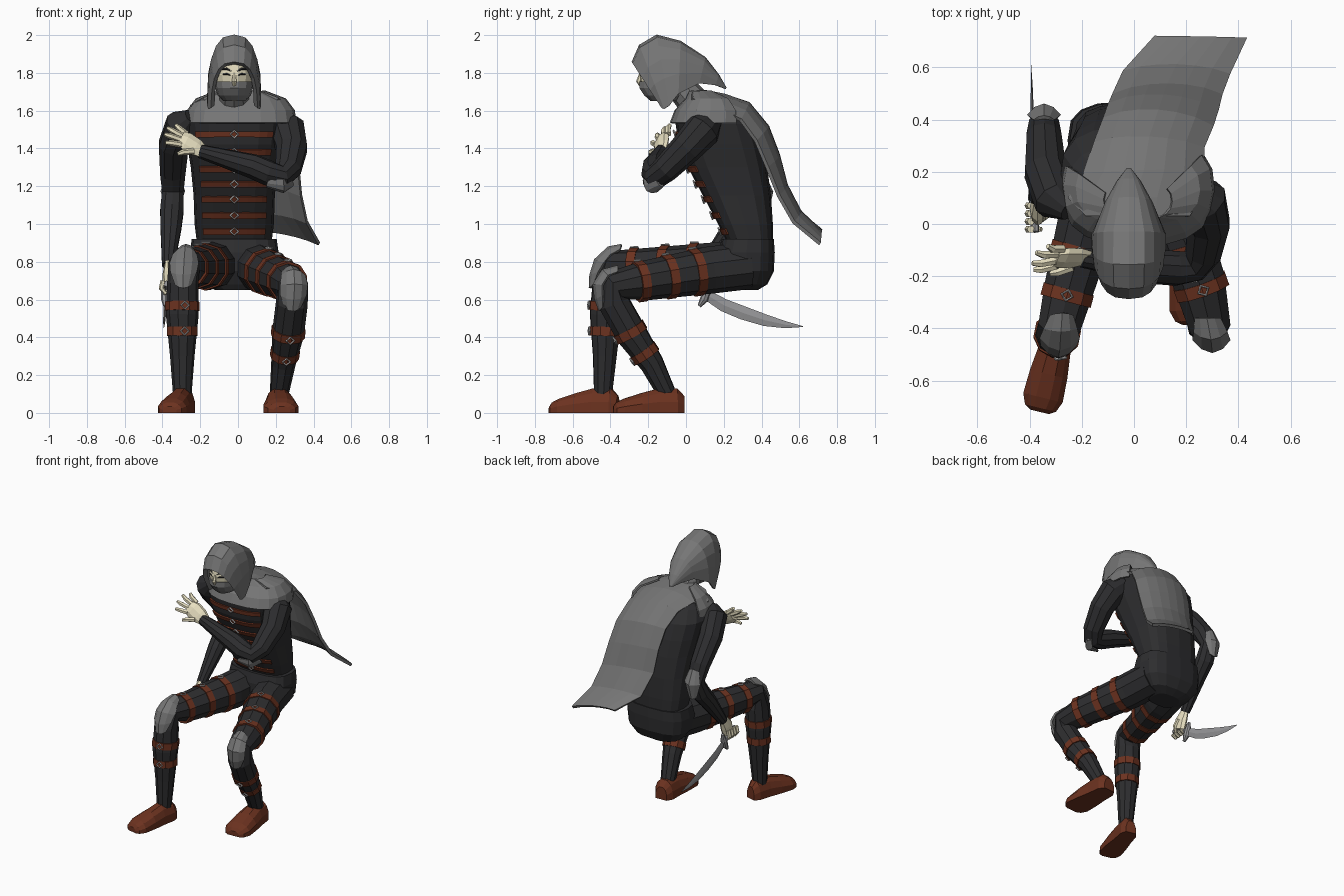
import bpy, bmesh, math
from mathutils import Vector as V


def material(name, rgb):
    m = bpy.data.materials.new(name)
    m.diffuse_color = (*rgb, 1)
    return m


BLACK = material("dark_cloth", (0.026, 0.026, 0.028))
LEATHER = material("brown_leather", (0.15, 0.032, 0.014))
SKIN = material("skin", (0.8, 0.74, 0.53))
GREY = material("grey_cloth", (0.18, 0.18, 0.18))
STEEL = material("steel", (0.3, 0.3, 0.31))
SILVER = material("silver", (0.85, 0.85, 0.85))


def loft(name, rows, mat, closed=True, caps=True, thick=0):
    """Skin a list of equal-length point rows."""
    bm = bmesh.new()
    vs = [[bm.verts.new(p) for p in r] for r in rows]
    n = len(rows[0])
    for a, b in zip(vs, vs[1:]):
        for i in range(n if closed else n - 1):
            j = (i + 1) % n
            bm.faces.new((a[i], a[j], b[j], b[i]))
    if closed and caps:
        bm.faces.new(vs[0])
        bm.faces.new(vs[-1])
    bmesh.ops.recalc_face_normals(bm, faces=bm.faces)
    me = bpy.data.meshes.new(name)
    bm.to_mesh(me)
    bm.free()
    me.materials.append(mat)
    ob = bpy.data.objects.new(name, me)
    bpy.context.collection.objects.link(ob)
    if thick:
        s = ob.modifiers.new("thickness", 'SOLIDIFY')
        s.thickness, s.offset = thick, 0
    return ob


def limb(name, pts, mat, n=10, axis=None, flat=1):
    """Tube through (x, y, z, radius) points, optionally flattened along an axis."""
    P = [V(p[:3]) for p in pts]
    ax = V(axis or (0, 0, 1)).normalized()
    rows, q, last = [], None, None
    for i, p in enumerate(P):
        t = (P[min(i + 1, len(P) - 1)] - P[max(i - 1, 0)]).normalized()
        q = t.to_track_quat('Z', 'X') if q is None else last.rotation_difference(t) @ q
        last = t
        row = []
        for k in range(n):
            a = 2 * math.pi * k / n
            o = q @ V((math.cos(a), math.sin(a), 0)) * pts[i][3]
            row.append(p + o - ax * o.dot(ax) * (1 - flat))
        rows.append(row)
    return loft(name, rows, mat)


def sec(z, yf, yb, hw, cx=-0.02, e=0.7, a0=0, a1=360, n=16, grow=0):
    """Horizontal rounded-box section; angle 270 faces the front."""
    pts = []
    for k in range(n):
        a = math.radians(a0 + (a1 - a0) * k / (n if a1 - a0 == 360 else n - 1))
        c, s = math.cos(a), math.sin(a)
        pts.append(V((cx + (hw + grow) * math.copysign(abs(c) ** e, c),
                      (yf + yb) / 2 + ((yb - yf) / 2 + grow) * math.copysign(abs(s) ** e, s), z)))
    return pts


def buckle(name, p, d, r=0.021):
    bpy.ops.mesh.primitive_torus_add(major_segments=4, minor_segments=4, major_radius=r, minor_radius=0.005,
                                     location=p, rotation=V(d).to_track_quat('Z', 'Y').to_euler())
    bpy.context.object.name = name
    bpy.context.object.data.materials.append(SILVER)


def band(name, a, b, t, d):
    """Leather strap with buckle around the limb segment a-b."""
    a, b = V(a), V(b)
    c, ax = a.lerp(b, t), (b - a).xyz.normalized()
    r = c[3] + 0.006
    limb(name, [(*(c.xyz + ax * h), r) for h in (-0.024, 0.024)], LEATHER)
    d = V(d)
    d = (d - ax * d.dot(ax)).normalized()
    buckle(name + "_buckle", c.xyz + d * (r + 0.003), d)


def plate(name, centre, side, rows):
    """Curved guard: crest points with half widths, wrapped round a joint."""
    grid = []
    for x, y, z, w in rows:
        p = V((x, y, z))
        inward = (V(centre) - p).normalized()
        grid.append([p + V(side) * w * u + inward * w * 0.7 * u * u for u in (-1, -.55, 0, .55, 1)])
    loft(name, grid, GREY, closed=False, thick=0.014)


def foot(name, heel, toe, wide):
    h, d = V((*heel, 0)), V((*toe, 0)) - V((*heel, 0))
    s = V((-d.y, d.x, 0)).normalized() * wide
    prof = [(0, .035, .09), (.1, .055, .13), (.35, .06, .13), (.6, .07, .105), (.85, .074, .075), (.96, .058, .055), (1, .035, .035)]
    loft(name, [[h + d * t + s * w * u + V((0, 0, k * v)) for u, v in
                 ((-1, 0), (-1, .45), (-.75, .8), (-.35, 1), (.35, 1), (.75, .8), (1, .45), (1, 0))] for t, w, k in prof], LEATHER)


# torso and pelvis
TORSO = [(.92, .21, .46, .2), (1.0, .17, .46, .21), (1.15, .09, .45, .215), (1.3, .01, .43, .23),
         (1.42, -.04, .405, .25), (1.53, -.055, .37, .265), (1.61, -.03, .3, .23), (1.67, .02, .2, .1)]
loft("torso", [sec(*r) for r in TORSO], BLACK)
loft("pelvis", [sec(*r) for r in [(.92, .19, .465, .225), (.85, .17, .47, .235), (.75, .17, .465, .225),
                                  (.68, .2, .43, .17), (.65, .22, .38, .1)]], BLACK)
limb("neck", [(-.02, .08, 1.6, .09), (-.02, -.05, 1.75, .075)], GREY)


def torso_at(z):
    for a, b in zip(TORSO, TORSO[1:]):
        if a[0] <= z <= b[0]:
            return V(a).lerp(V(b), (z - a[0]) / (b[0] - a[0]))


# chest straps
for i, z in enumerate((.96, 1.045, 1.13, 1.21, 1.29, 1.38, 1.475)):
    rows = [sec(*torso_at(z + h), a0=225, a1=315, n=9, grow=.003) for h in (-.015, .015)]
    loft(f"chest_strap_{i}", rows, LEATHER, closed=False, thick=.01)
    buckle(f"chest_buckle_{i}", (-.02, torso_at(z)[1] - .012, z), (0, -1, -.35))

# legs with straps, knee guards and shoes
LEGS = {
    "right": [(-.11, .33, .79, .125), (-.15, .12, .775, .125), (-.25, -.25, .77, .1), (-.285, -.39, .78, .085),
              (-.293, -.415, .68, .083), (-.295, -.425, .52, .087), (-.295, -.43, .3, .065), (-.295, -.44, .08, .048)],
    "left": [(.09, .33, .78, .125), (.13, .12, .755, .125), (.25, -.22, .7, .105), (.29, -.39, .67, .082),
             (.285, -.38, .58, .085), (.265, -.29, .42, .085), (.24, -.18, .26, .065), (.215, -.09, .08, .048)]}
for s, L in LEGS.items():
    limb(s + "_leg", L, BLACK)
    for i, t in enumerate((.2, .62, 1.06)):
        band(f"{s}_thigh_strap_{i}", L[1], L[2], t, (.1, -.2, 1) if s == "left" else (0, 0, 1))
    band(s + "_shin_strap_0", L[4], L[5], .72 if s == "right" else .95, (.15, -1, 0))
    band(s + "_shin_strap_1", L[5], L[6], .4 if s == "right" else .65, (.15, -1, 0))
plate("right_knee_guard", (-.285, -.38, .77), (1, 0, 0),
      [(-.275, -.34, .888, .04), (-.28, -.41, .875, .06), (-.285, -.48, .81, .072), (-.29, -.505, .73, .065), (-.29, -.508, .66, .04)])
plate("left_knee_guard", (.29, -.36, .67), (1, 0, 0),
      [(.28, -.36, .775, .045), (.295, -.44, .755, .06), (.3, -.488, .68, .068), (.295, -.478, .6, .065), (.29, -.455, .54, .04)])
foot("right_shoe", (-.275, -.36), (-.362, -.72), 1.05)
foot("left_shoe", (.21, -.01), (.232, -.385), 1.25)

# arms and elbow guards
limb("right_arm", [(-.25, .05, 1.57, .04), (-.3, .09, 1.53, .085), (-.34, .2, 1.42, .083), (-.345, .33, 1.27, .07), (-.345, .38, 1.17, .06),
                   (-.35, .33, 1.07, .065), (-.355, .25, .98, .058), (-.37, .1, .78, .034)], BLACK)
limb("left_arm", [(.2, .14, 1.56, .06), (.26, .09, 1.5, .098), (.285, 0, 1.4, .085), (.265, -.11, 1.29, .072), (.23, -.16, 1.25, .065),
                  (.16, -.17, 1.27, .068), (.08, -.165, 1.305, .066), (-.2, -.13, 1.385, .037)], BLACK)
plate("right_elbow_guard", (-.345, .34, 1.18), (1, 0, 0),
      [(-.345, .41, 1.27, .035), (-.345, .455, 1.17, .06), (-.35, .43, 1.06, .03)])
plate("left_elbow_guard", (.23, -.14, 1.27), (0, -.7, .7),
      [(.29, -.14, 1.21, .03), (.24, -.205, 1.18, .045), (.15, -.215, 1.205, .025)])

# raised open hand, spread diagonally
PALM = (.45, -.8, .4)
limb("left_palm", [(-.17, -.13, 1.375, .036), (-.22, -.13, 1.405, .056), (-.27, -.13, 1.435, .06), (-.3, -.13, 1.45, .048)],
     SKIN, 8, PALM, .45)
for i, (b, t) in enumerate([((-.272, -.095, 1.475), (-.33, -.085, 1.525)), ((-.29, -.115, 1.462), (-.375, -.11, 1.51)),
                            ((-.3, -.14, 1.445), (-.39, -.15, 1.475)), ((-.3, -.16, 1.42), (-.385, -.175, 1.43)),
                            ((-.235, -.165, 1.385), (-.32, -.19, 1.37))]):
    m = V(b).lerp(V(t), .55) + V((-.008, -.006, .004))
    limb(f"left_finger_{i}", [(*b, .017), (*m, .016), (*t, .01)], SKIN, 6)

# gripping hand and curved sword
limb("right_palm", [(-.37, .1, .79, .034), (-.37, .06, .73, .055), (-.37, .04, .665, .05)], SKIN, 8, (1, 0, 0), .55)
for i, y in enumerate((-.02, .01, .04, .07)):
    limb(f"right_finger_{i}", [(-.395, y, .7, .015), (-.405, y, .66, .015), (-.385, y, .635, .014), (-.355, y, .65, .01)], SKIN, 6)
limb("right_thumb", [(-.345, .06, .73, .016), (-.34, .03, .69, .015), (-.36, .01, .65, .009)], SKIN, 6)
limb("sword_handle", [(-.38, -.03, .685, .016), (-.38, .03, .67, .016), (-.385, .11, .63, .018)], STEEL, 8)
limb("sword_guard", [(-.385, .125, .69, .01), (-.385, .11, .64, .022), (-.385, .095, .6, .022), (-.385, .07, .565, .01)], STEEL, 8)
limb("sword_blade", [(-.385, .1, .63, .026), (-.387, .2, .57, .034), (-.388, .3, .53, .036), (-.39, .42, .49, .031),
                     (-.392, .53, .466, .018), (-.395, .62, .457, .002)], STEEL, 4, (1, 0, 0), .2)

# head and face mask
loft("head", [sec(*r, e=1, n=14) for r in [(1.65, -.19, -.02, .05), (1.69, -.22, 0, .08), (1.73, -.236, 0, .094),
              (1.79, -.245, 0, .1), (1.86, -.235, 0, .085), (1.92, -.18, -.03, .05)]], SKIN)
loft("face_mask", [sec(*r, e=1, n=14, grow=.008) for r in [(1.65, -.18, -.02, .05), (1.68, -.215, 0, .08),
                   (1.72, -.242, 0, .092), (1.755, -.24, 0, .097)]], GREY)
limb("nose", [(-.02, -.238, 1.8, .008), (-.02, -.25, 1.755, .014), (-.02, -.24, 1.735, .01)], SKIN, 6)
for s in (-1, 1):
    side = "left" if s > 0 else "right"
    limb(side + "_brow", [(-.02 + s * .068, -.212, 1.82, .004), (-.02 + s * .04, -.23, 1.822, .006),
                          (-.02 + s * .014, -.238, 1.808, .004)], BLACK, 4)
    limb(side + "_eye", [(-.02 + s * .06, -.219, 1.792, .003), (-.02 + s * .04, -.233, 1.795, .005),
                         (-.02 + s * .02, -.241, 1.788, .003)], BLACK, 4)

# hood: inverted-U ribs from the face opening to the drooping tip
ribs = []
for yt, zt, yb, zb, hw in [(-.245, 1.85, -.115, 1.63, .108), (-.283, 1.86, -.125, 1.615, .122), (-.245, 1.945, -.115, 1.61, .132),
                           (-.155, 1.998, -.09, 1.625, .138), (-.03, 1.965, -.04, 1.69, .138), (.1, 1.88, .07, 1.745, .09),
                           (.17, 1.79, .155, 1.735, .045), (.21, 1.72, .208, 1.715, .006)]:
    rib = []
    for k in range(11):
        a = math.pi * k / 10
        f = math.sin(a) ** .8
        rib.append((-.02 + hw * math.copysign(abs(math.cos(a)) ** .75, math.cos(a)), yb + (yt - yb) * f, zb + (zt - zb) * f))
    ribs.append(rib)
loft("hood", ribs, GREY, closed=False, thick=.01)

# shoulder mantle round the front, windswept cape over the back
loft("mantle", [sec(*r, cx=.015, e=.8, a0=160, a1=395, n=14) for r in [(1.535, -.08, .34, .29), (1.6, -.055, .33, .28),
                (1.66, 0, .27, .235), (1.7, .02, .16, .13)]], GREY, closed=False, thick=.012)
edges = [((-.18, .03, 1.66), (.21, .03, 1.66)), ((-.25, .1, 1.62), (.255, .1, 1.62)), ((-.19, .19, 1.63), (.265, .2, 1.59)),
         ((-.15, .31, 1.6), (.265, .29, 1.55)),
         ((-.115, .4, 1.5), (.3, .37, 1.44)), ((-.095, .455, 1.36), (.32, .43, 1.3)), ((-.08, .49, 1.2), (.335, .49, 1.15)),
         ((-.04, .58, 1.05), (.365, .57, 1.01)), ((.08, .715, .965), (.43, .71, .895))]
bulges = [(0, 0, .04), (0, 0, .08), (0, .01, .07), (0, .03, .06), (0, .045, .04), (0, .045, .03), (0, .04, .03), (0, .03, .03), (0, 0, .02)]
grid = [[V(l).lerp(V(r), k / 6) + V(b) * math.sin(math.pi * k / 6) ** .7 for k in range(7)] for (l, r), b in zip(edges, bulges)]
loft("cape", grid, GREY, closed=False, thick=.02)
